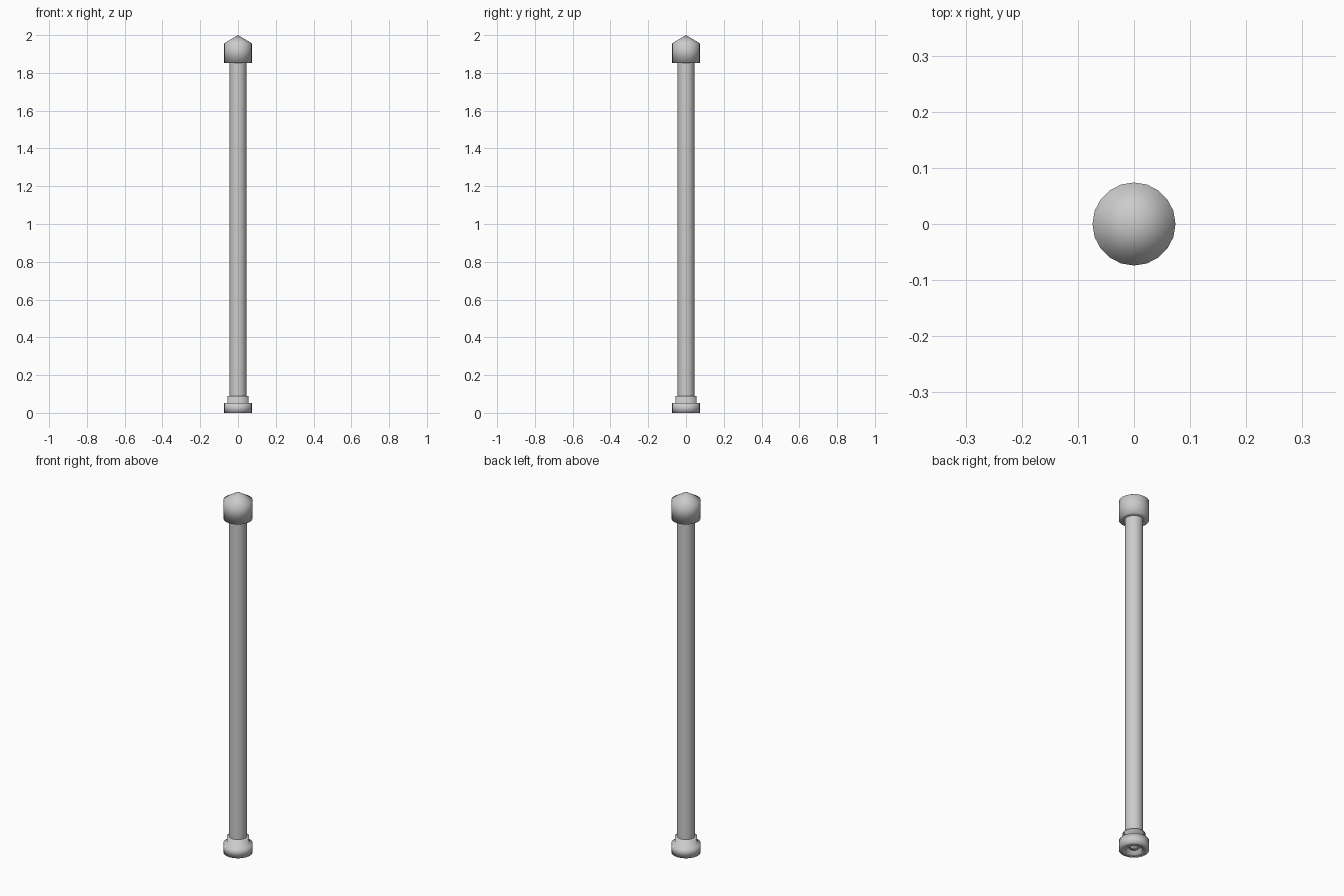
import bpy, math

if "Cube" in bpy.data.objects:
    bpy.data.objects.remove(bpy.data.objects["Cube"])

SIDES = 20


def lathe(name, profile):
    """Spin an (r, z) profile around z; r = 0 makes a pole."""
    verts, rings, faces = [], [], []
    for r, z in profile:
        n = 1 if r == 0 else SIDES
        rings.append([len(verts) + i for i in range(n)])
        for i in range(n):
            a = 2 * math.pi * i / SIDES
            verts.append((r * math.cos(a), r * math.sin(a), z))
    for lo, hi in zip(rings, rings[1:]):
        for i in range(SIDES):
            j = (i + 1) % SIDES
            quad = [lo[i % len(lo)], lo[j % len(lo)], hi[j % len(hi)], hi[i % len(hi)]]
            faces.append(list(dict.fromkeys(quad)))
    mesh = bpy.data.meshes.new(name)
    mesh.from_pydata(verts, [], faces)
    mesh.shade_smooth()
    obj = bpy.data.objects.new(name, mesh)
    bpy.context.collection.objects.link(obj)
    return obj


# Foot: stepped collar with a shallow recess and central boss underneath
lathe("foot", [(0, 0.008), (0.018, 0.008), (0.018, 0.02), (0.042, 0.02),
               (0.042, 0), (0.074, 0), (0.074, 0.052), (0.056, 0.052),
               (0.056, 0.09), (0.045, 0.09)])

# Shaft: plain round pole between foot and cap
shaft = lathe("shaft", [(0.045, 0.09), (0.045, 1.853)])

# Cap: wider drum with a conical point
lathe("cap", [(0.045, 1.853), (0.074, 1.853), (0.074, 1.956), (0, 2.0)])
